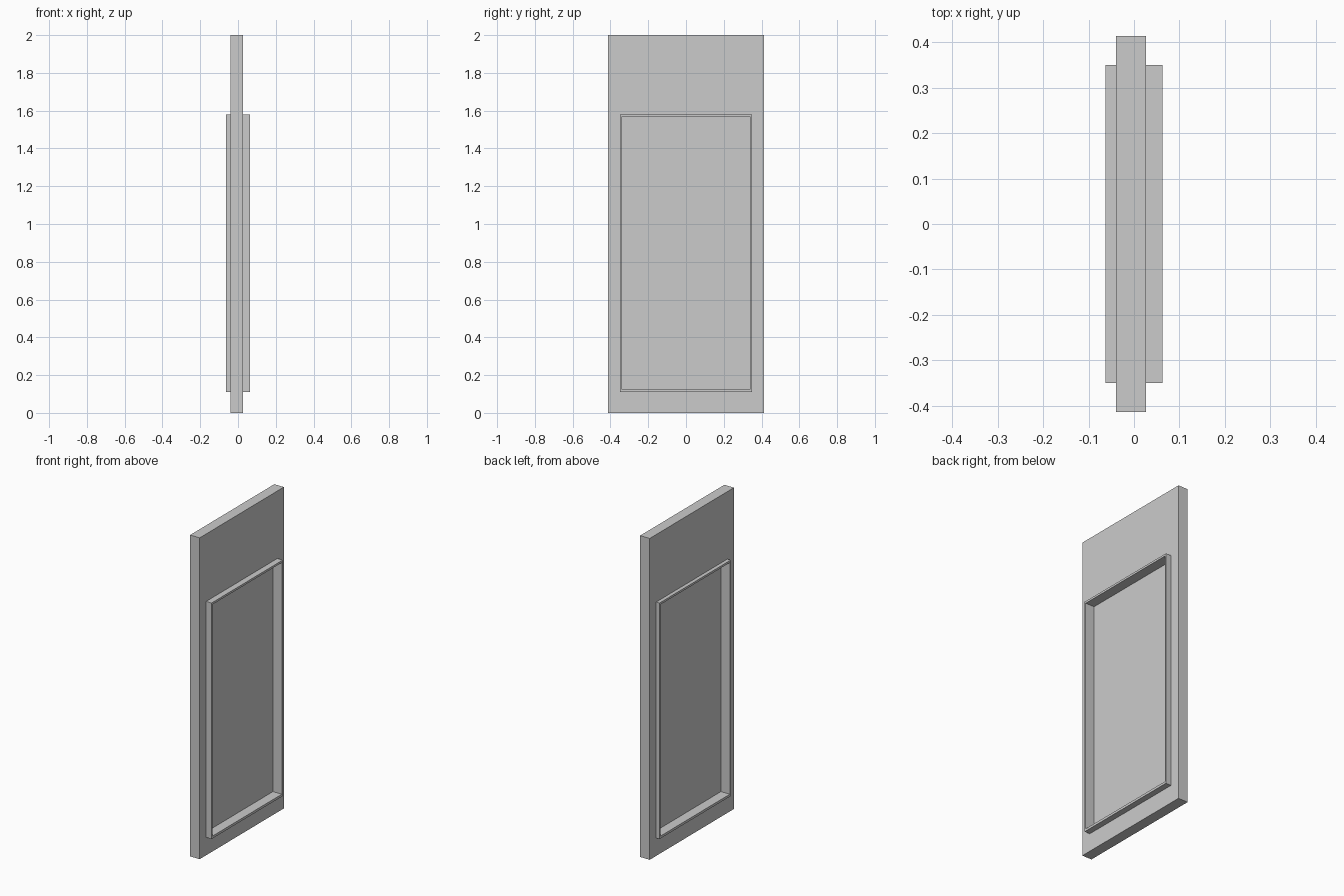
import bpy
import bmesh

if "Cube" in bpy.data.objects:
    bpy.data.objects.remove(bpy.data.objects["Cube"])


def rect(x, half_y, z0, z1):
    return [(x, -half_y, z0), (x, half_y, z0), (x, half_y, z1), (x, -half_y, z1)]


def finish(name, bm):
    bmesh.ops.recalc_face_normals(bm, faces=bm.faces)
    mesh = bpy.data.meshes.new(name)
    bm.to_mesh(mesh)
    bm.free()
    obj = bpy.data.objects.new(name, mesh)
    bpy.context.collection.objects.link(obj)
    return obj


def ring(name, x0, x1, outer, inner):
    """Rectangular ring extruded along x; outer and inner are (half_y, z0, z1)."""
    bm = bmesh.new()
    loops = [[bm.verts.new(p) for p in rect(x, *size)]
             for x, size in ((x0, outer), (x1, outer), (x1, inner), (x0, inner))]
    for k in range(4):
        a, b = loops[k], loops[(k + 1) % 4]
        for i in range(4):
            j = (i + 1) % 4
            bm.faces.new((a[i], a[j], b[j], b[i]))
    return finish(name, bm)


def box(name, x0, x1, size):
    bm = bmesh.new()
    a, b = ([bm.verts.new(p) for p in rect(x, *size)] for x in (x0, x1))
    bm.faces.new(a)
    bm.faces.new(b)
    for i in range(4):
        j = (i + 1) % 4
        bm.faces.new((a[i], a[j], b[j], b[i]))
    return finish(name, bm)


SLAB = (0.414, 0.0, 2.0)
FRAME = (0.35, 0.111, 1.58)
OPENING = (0.341, 0.126, 1.567)

# Door slab with a window cut through it
ring("door_slab", -0.04, 0.026, SLAB, FRAME)
# Raised trim standing proud on both sides
ring("window_trim", -0.063, 0.063, FRAME, OPENING)
# Thin pane recessed in the middle of the trim
box("window_pane", -0.002, 0.002, OPENING)
